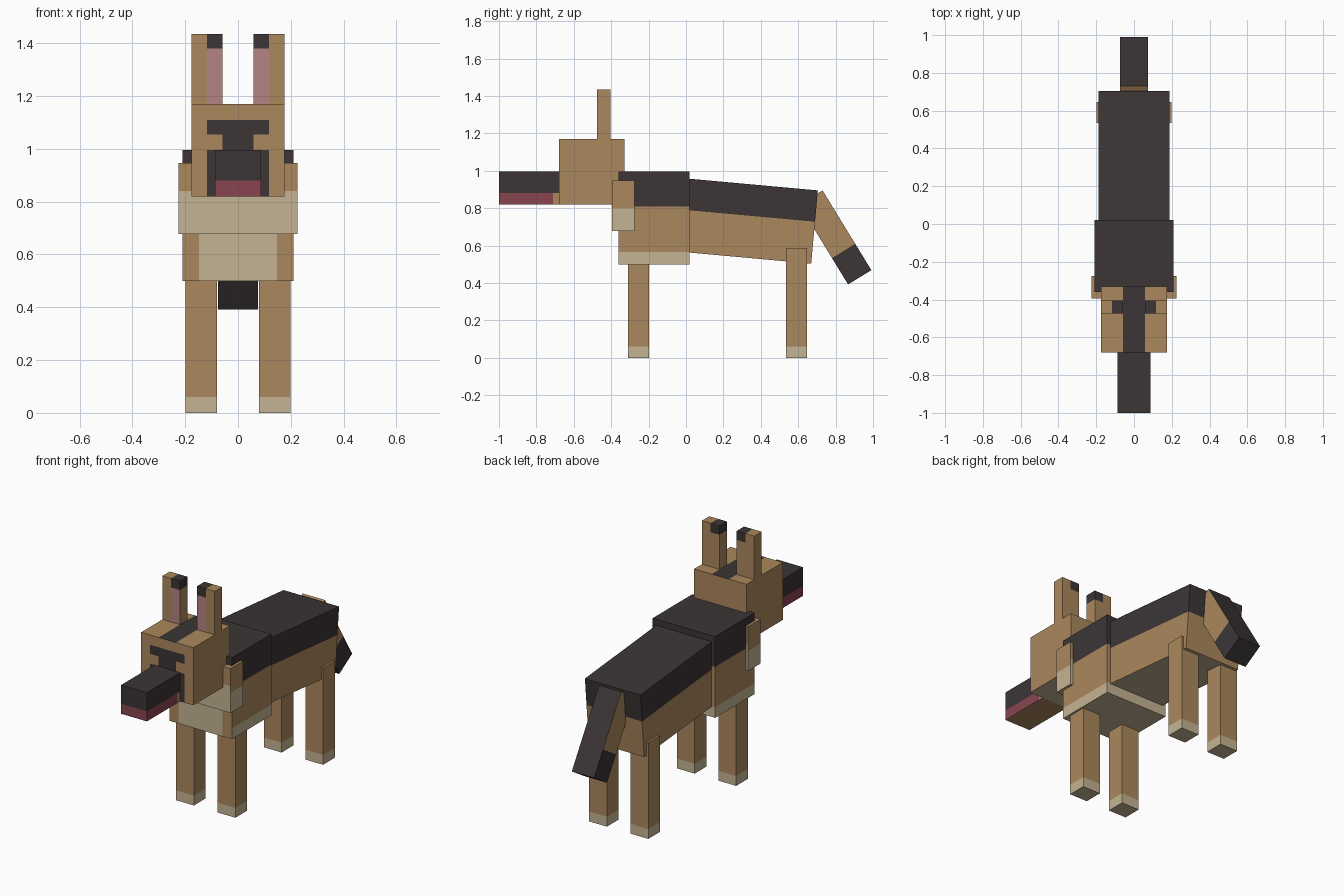
import bpy, bmesh, math
from mathutils import Vector

cube = bpy.data.objects.get("Cube")
if cube:
    bpy.data.objects.remove(cube, do_unlink=True)


def linear(c):
    c /= 255
    return c / 12.92 if c <= 0.04045 else ((c + 0.055) / 1.055) ** 2.4


def material(name, *rgb):
    m = bpy.data.materials.new(name)
    m.use_nodes = True
    col = [linear(c) for c in rgb] + [1]
    m.diffuse_color = col
    bsdf = m.node_tree.nodes["Principled BSDF"]
    bsdf.inputs["Base Color"].default_value = col
    bsdf.inputs["Roughness"].default_value = 1
    return m


TAN, CREAM, DARK, PINK, RED = range(5)
MATS = [
    material("tan fur", 171, 136, 93),
    material("cream fur", 197, 180, 147),
    material("dark fur", 60, 53, 54),
    material("ear pink", 181, 131, 131),
    material("mouth red", 137, 69, 80),
]


def painted_box(name, xs, ys, zs, rule, at=(0, 0, 0), tilt=0, cuts=((), (), ())):
    """Box cut along each axis, with each face coloured by rule(centre, normal)."""
    bm = bmesh.new()
    bmesh.ops.create_cube(bm, size=1)
    for v in bm.verts:
        v.co = [s[0] if c < 0 else s[1] for c, s in zip(v.co, (xs, ys, zs))]
    for axis, values in enumerate(cuts):
        normal = Vector([float(i == axis) for i in range(3)])
        for value in values:
            bmesh.ops.bisect_plane(bm, geom=bm.verts[:] + bm.edges[:] + bm.faces[:],
                                   plane_co=normal * value, plane_no=normal)
    bm.normal_update()
    for f in bm.faces:
        f.material_index = rule(f.calc_center_median(), f.normal)
    mesh = bpy.data.meshes.new(name)
    bm.to_mesh(mesh)
    bm.free()
    for m in MATS:
        mesh.materials.append(m)
    obj = bpy.data.objects.new(name, mesh)
    obj.location = at
    obj.rotation_euler.x = math.radians(tilt)
    bpy.context.collection.objects.link(obj)


# Head with a dark mask and crown stripe
def head_rule(c, n):
    x = abs(c.x)
    if n.z < -0.5:
        return CREAM
    if n.z > 0.5:
        return DARK if x < 0.058 else TAN
    if n.y < -0.5:
        low_or_brow = c.z < 0.995 or 1.055 < c.z < 1.11
        if (low_or_brow and x < 0.117) or (c.z < 1.11 and x < 0.058):
            return DARK
    return TAN


painted_box("head", (-0.176, 0.176), (-0.68, -0.33), (0.82, 1.17), head_rule,
            cuts=((-0.117, -0.058, 0.058, 0.117), (), (0.995, 1.055, 1.11)))


# Snout with a red lower lip
def snout_rule(c, n):
    if n.z < -0.5:
        return TAN
    if c.z > 0.88:
        return DARK
    return RED if c.y < -0.71 else TAN


painted_box("snout", (-0.087, 0.087), (-1, -0.68), (0.82, 0.995), snout_rule,
            cuts=((), (-0.71,), (0.88,)))


# Ears with pink lining and dark inner tips
def ear_rule(c, n):
    if abs(c.x) > 0.117:
        return TAN
    if c.z > 1.38:
        return DARK
    return PINK if n.y < -0.5 else TAN


for side, s in (("left", 1), ("right", -1)):
    painted_box(side + "_ear", sorted((s * 0.058, s * 0.176)), (-0.475, -0.405),
                (1.17, 1.435), ear_rule, cuts=((s * 0.117,), (), (1.38,)))


# Chest
def chest_rule(c, n):
    if n.z < -0.5:
        return CREAM
    if c.z > 0.81:
        return DARK
    if n.y < -0.5:
        return CREAM if abs(c.x) < 0.147 else TAN
    return CREAM if c.z < 0.565 else TAN


painted_box("chest", (-0.21, 0.21), (-0.36, 0.02), (0.5, 0.995), chest_rule,
            cuts=((-0.147, 0.147), (), (0.565, 0.81)))


# Neck ruff
def ruff_rule(c, n):
    split = 0.84 if abs(n.y) > 0.5 else 0.8
    return CREAM if c.z < split else TAN


painted_box("neck_ruff", (-0.226, 0.226), (-0.395, -0.275), (0.677, 0.947), ruff_rule,
            cuts=((), (), (0.8, 0.84)))


# Sloping body with a dark saddle
def body_rule(c, n):
    if n.z < -0.5:
        return CREAM
    return DARK if c.z > -0.168 else TAN


painted_box("body", (-0.187, 0.187), (-0.72, 0), (-0.393, 0), body_rule,
            at=(0, 0.705, 0.895), tilt=-5.2, cuts=((), (), (-0.168,)))


# Hanging tail, dark along the outside and at the tip
def tail_rule(c, n):
    return DARK if n.z > 0.5 or c.y > 0.335 else TAN


painted_box("tail", (-0.075, 0.075), (0, 0.5), (-0.146, 0), tail_rule,
            at=(0, 0.73, 0.895), tilt=-58.5, cuts=((), (0.335,), ()))


# Legs with cream paws
def leg_rule(c, n):
    return CREAM if c.z < 0.06 else TAN


for side, s in (("left", 1), ("right", -1)):
    for end, ys, top in (("front", (-0.31, -0.198), 0.53), ("hind", (0.534, 0.647), 0.587)):
        painted_box(f"{end}_{side}_leg", sorted((s * 0.08, s * 0.199)), ys, (0, top),
                    leg_rule, cuts=((), (), (0.06,)))
